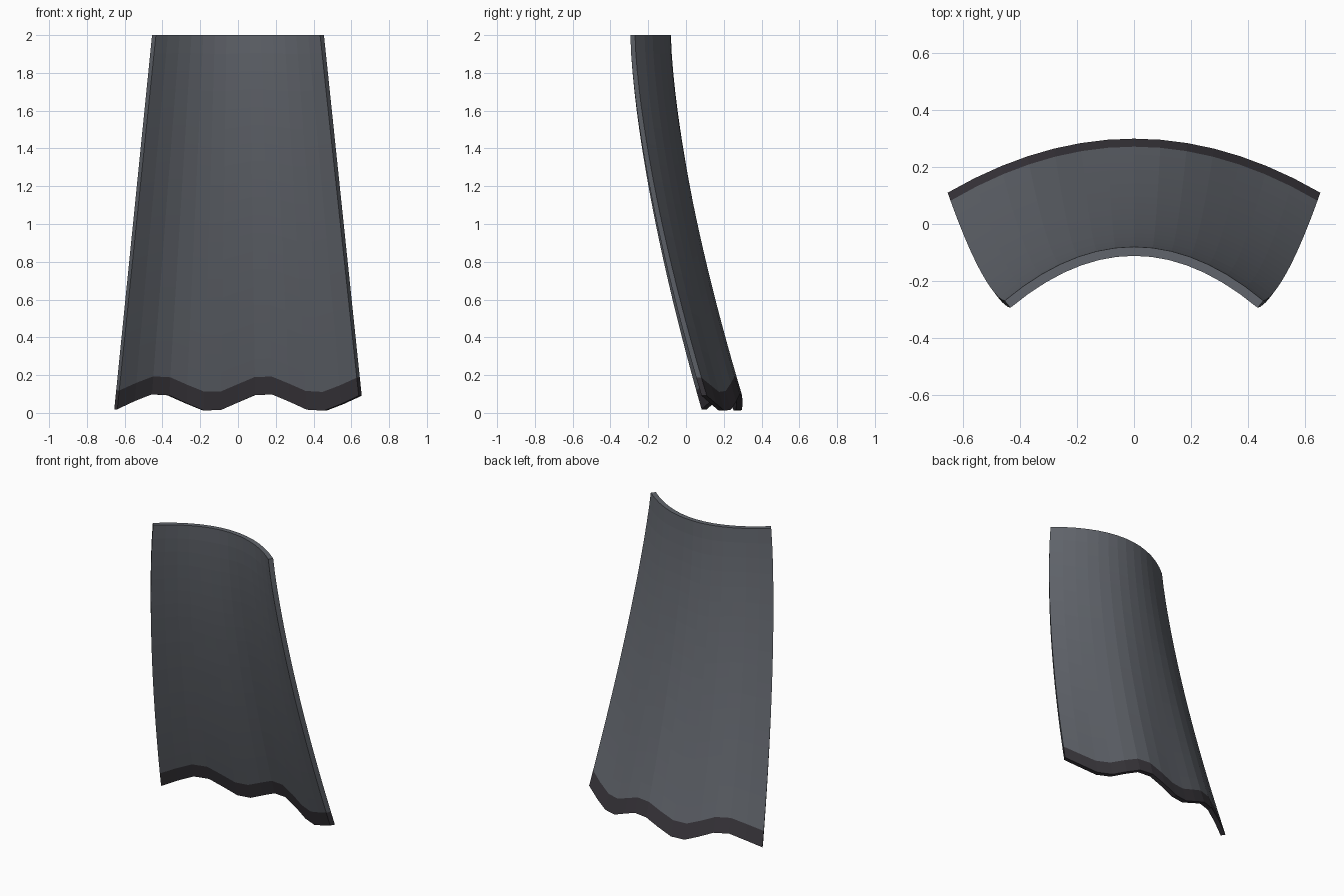
import bpy
import bmesh
import math
from mathutils import Vector

COLS, ROWS = 14, 20
THICK = 0.032

cube = bpy.data.objects.get("Cube")
if cube:
    bpy.data.objects.remove(cube, do_unlink=True)


def material(name, rgb):
    mat = bpy.data.materials.new(name)
    mat.use_nodes = True
    color = (*rgb, 1.0)
    mat.diffuse_color = color
    mat.node_tree.nodes["Principled BSDF"].inputs["Base Color"].default_value = color
    return mat


def cloth_point(u, t, inner):
    """u runs across from -1 to 1, t runs from the shoulders (0) to the hem (1)."""
    half = 0.455 + 0.2 * t
    x = half * u
    y = -0.08 + 0.38 * t ** 1.5 - 0.19 * u * u
    z = 2 - 1.945 * t + 0.047 * t * math.sin(7.15 * u)
    if inner:
        normal = Vector((0.38 * u / half, 1.0)).normalized()
        x -= normal.x * THICK
        y -= normal.y * THICK
    return x, y, z


# Curved cloth sheet: outer and inner skins joined by a rim
bm = bmesh.new()
skins = []
for inner in (False, True):
    skins.append([[bm.verts.new(cloth_point(2 * c / COLS - 1, r / ROWS, inner))
                   for c in range(COLS + 1)] for r in range(ROWS + 1)])
outer, inside = skins


def add_face(verts, is_hem):
    bm.faces.new(verts).material_index = int(is_hem)


for r in range(ROWS):
    hem = r == ROWS - 1
    for skin in skins:
        for c in range(COLS):
            add_face((skin[r][c], skin[r][c + 1], skin[r + 1][c + 1], skin[r + 1][c]), hem)
    for c in (0, COLS):
        add_face((outer[r][c], outer[r + 1][c], inside[r + 1][c], inside[r][c]), hem)
for r in (0, ROWS):
    for c in range(COLS):
        add_face((outer[r][c], outer[r][c + 1], inside[r][c + 1], inside[r][c]), r == ROWS)
bmesh.ops.recalc_face_normals(bm, faces=bm.faces)

mesh = bpy.data.meshes.new("cape")
bm.to_mesh(mesh)
bm.free()
mesh.materials.append(material("slate cloth", (0.12, 0.13, 0.15)))
mesh.materials.append(material("dark hem", (0.042, 0.038, 0.046)))
cape = bpy.data.objects.new("cape", mesh)
bpy.context.collection.objects.link(cape)
